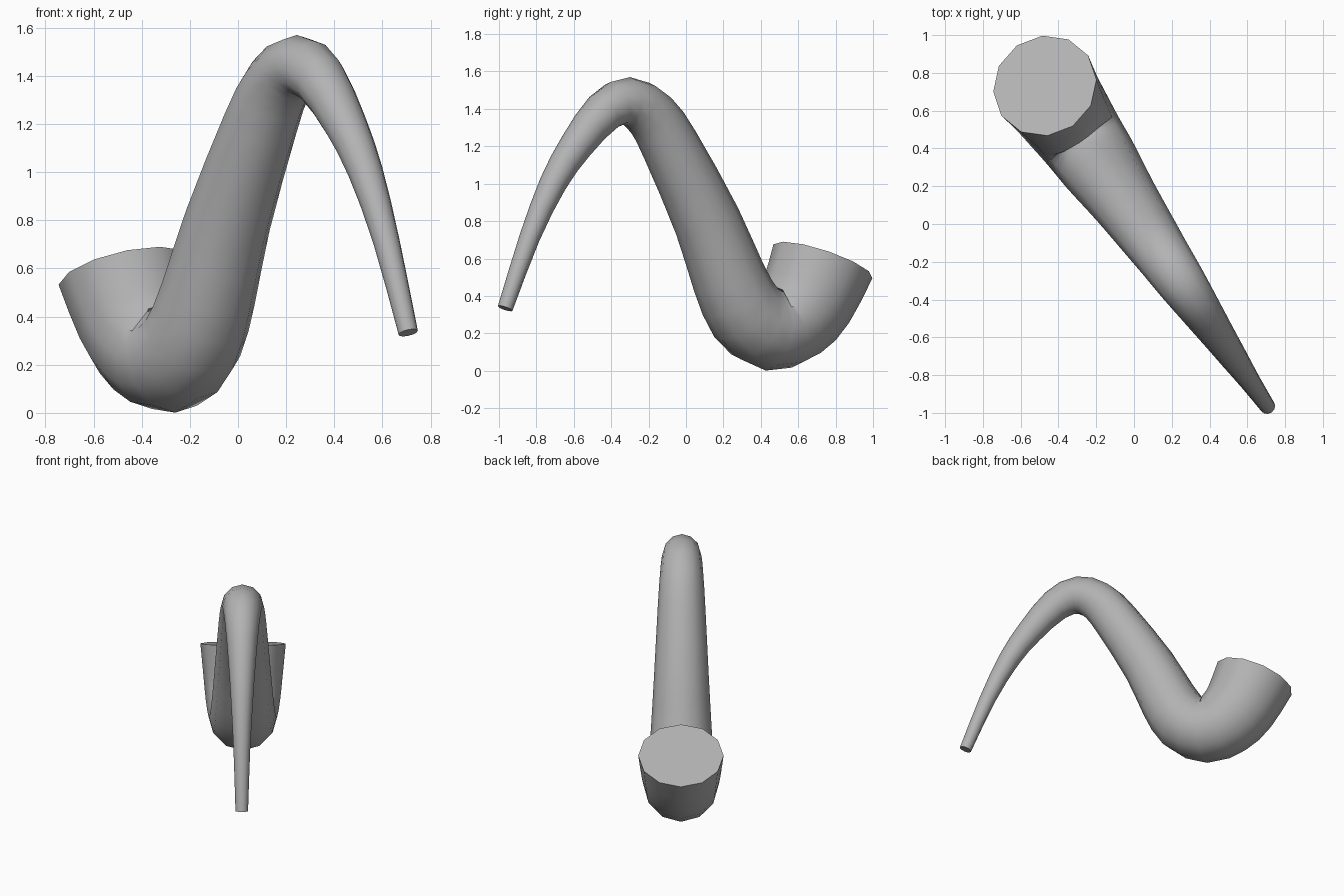
import bpy, bmesh, math
from mathutils import Vector

if "Cube" in bpy.data.objects:
    bpy.data.objects.remove(bpy.data.objects["Cube"])

SIDES = 12
# Vertical plane the bent tube lies in, and its horizontal cross direction
SLOPE, OFFSET = -1.441, 0.052
ALONG = Vector((1, SLOPE, 0)).normalized()
ACROSS = Vector((-ALONG.y, ALONG.x, 0))

# Centre line from wide mouth to thin tip: x, z, radius
path = [
    (-0.472, 0.585, 0.28), (-0.412, 0.38, 0.258), (-0.352, 0.275, 0.244),
    (-0.272, 0.227, 0.227), (-0.187, 0.31, 0.214), (-0.122, 0.50, 0.199),
    (-0.042, 0.80, 0.18), (0.093, 1.20, 0.156), (0.165, 1.365, 0.143),
    (0.25, 1.44, 0.13), (0.34, 1.385, 0.112), (0.445, 1.20, 0.09),
    (0.53, 1.00, 0.073), (0.617, 0.71, 0.055), (0.707, 0.333, 0.041),
]
MOUTH_TILT = math.radians(22)  # lean of the mouth away from the stem
keys = [Vector((x, z, r)) for x, z, r in path]


def spline(points, steps):
    """Smooth curve through the points."""
    p = [points[0] * 2 - points[1]] + points + [points[-1] * 2 - points[-2]]
    out = []
    for i in range(1, len(p) - 2):
        a, b, c, d = p[i - 1:i + 3]
        for k in range(steps):
            t = k / steps
            out.append(0.5 * (2 * b + (c - a) * t + (2 * a - 5 * b + 4 * c - d) * t * t
                              + (3 * b - a - 3 * c + d) * t ** 3))
    return out + [points[-1]]


samples = spline(keys, 2)
centres = [Vector((v.x, OFFSET + SLOPE * v.x, v.y)) for v in samples]

# Loft rings along the centre line
bm = bmesh.new()
rings = []
last = len(samples) - 1
for i, v in enumerate(samples):
    tangent = (centres[min(i + 1, last)] - centres[max(i - 1, 0)]).normalized()
    if i == 0:
        tangent = ALONG * math.sin(MOUTH_TILT) - Vector((0, 0, math.cos(MOUTH_TILT)))
    up = tangent.cross(ACROSS)
    ring = []
    for k in range(SIDES):
        a = math.tau * k / SIDES
        ring.append(bm.verts.new(centres[i] + v.z * (ACROSS * math.cos(a) + up * math.sin(a))))
    rings.append(ring)
for a, b in zip(rings, rings[1:]):
    for k in range(SIDES):
        n = (k + 1) % SIDES
        bm.faces.new((a[k], a[n], b[n], b[k]))
# Flat caps on mouth and tip
bm.faces.new(rings[0])
bm.faces.new(rings[-1])
bmesh.ops.recalc_face_normals(bm, faces=bm.faces)

mesh = bpy.data.meshes.new("bent_tapered_tube")
bm.to_mesh(mesh)
bm.free()
tube = bpy.data.objects.new("bent_tapered_tube", mesh)
bpy.context.collection.objects.link(tube)

# Dark grey material
grey = bpy.data.materials.new("dark_grey")
grey.diffuse_color = (0.45, 0.45, 0.45, 1)
grey.use_nodes = True
grey.node_tree.nodes["Principled BSDF"].inputs["Base Color"].default_value = grey.diffuse_color
mesh.materials.append(grey)

bpy.context.view_layer.objects.active = tube
tube.select_set(True)
bpy.ops.object.shade_smooth_by_angle(angle=math.radians(50))
